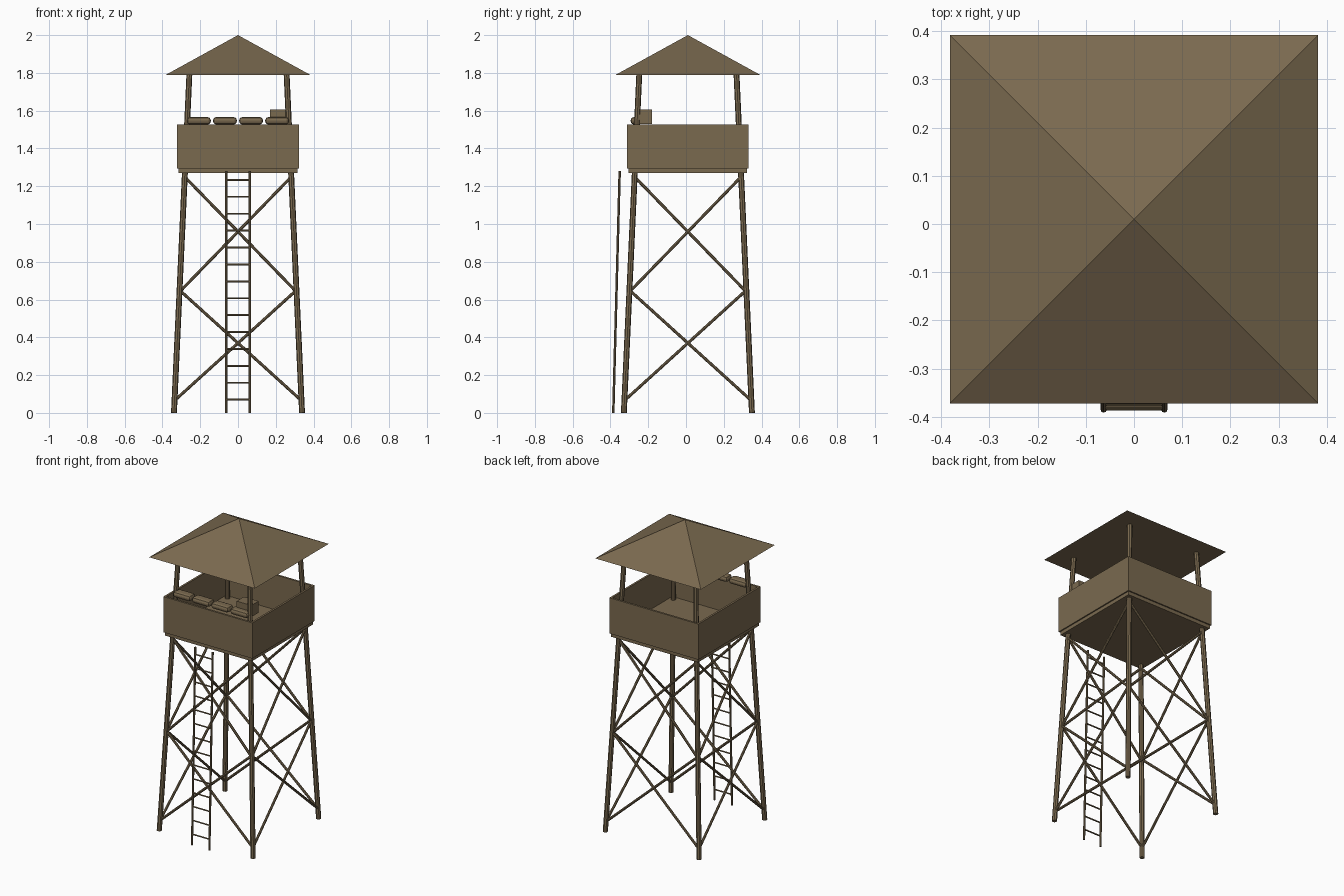
import bpy, bmesh, math
from mathutils import Vector, Matrix

if "Cube" in bpy.data.objects:
    bpy.data.objects.remove(bpy.data.objects["Cube"])

CY = 0.01  # tower axis in y (ladder sticks out at the front)

wood = bpy.data.materials.new("weathered brown wood")
wood.diffuse_color = (0.195, 0.142, 0.078, 1)
wood.use_nodes = True
wood.node_tree.nodes["Principled BSDF"].inputs["Base Color"].default_value = wood.diffuse_color


def finish(name, bm):
    bmesh.ops.recalc_face_normals(bm, faces=bm.faces)
    me = bpy.data.meshes.new(name)
    bm.to_mesh(me)
    bm.free()
    me.materials.append(wood)
    ob = bpy.data.objects.new(name, me)
    bpy.context.collection.objects.link(ob)
    return ob


def add_rod(bm, a, b, r, sides=8):
    a, b = Vector(a), Vector(b)
    d = b - a
    m = Matrix.Translation((a + b) / 2) @ d.to_track_quat('Z', 'Y').to_matrix().to_4x4()
    bmesh.ops.create_cone(bm, cap_ends=True, segments=sides, radius1=r, radius2=r,
                          depth=d.length, matrix=m)


def box(name, lo, hi, bevel=0.0):
    lo, hi = Vector(lo), Vector(hi)
    bm = bmesh.new()
    bmesh.ops.create_cube(bm, size=1, matrix=Matrix.Translation((lo + hi) / 2)
                          @ Matrix.Diagonal((*(hi - lo), 1)))
    if bevel:
        bmesh.ops.bevel(bm, geom=bm.edges[:], offset=bevel, segments=2, profile=0.5,
                        affect='EDGES')
    return finish(name, bm)


def leg_point(sx, sy, z):
    # leg axis leans inwards with height
    w = 0.339 - 0.0455 * z
    return Vector((sx * w, CY + sy * w, z))


corners = [(-1, -1), (1, -1), (1, 1), (-1, 1)]

# Legs running from the ground up to the roof
for i, (sx, sy) in enumerate(corners):
    bm = bmesh.new()
    add_rod(bm, leg_point(sx, sy, 0.0), leg_point(sx, sy, 1.81), 0.0155)
    for v in bm.verts:
        v.co.z = max(v.co.z, 0)
    finish(f"leg_{i + 1}", bm)

# Two tiers of cross braces on each side
for i in range(4):
    a, b = corners[i], corners[(i + 1) % 4]
    bm = bmesh.new()
    for z0, z1 in ((0.065, 0.65), (0.64, 1.25)):
        add_rod(bm, leg_point(*a, z0), leg_point(*b, z1), 0.008)
        add_rod(bm, leg_point(*b, z0), leg_point(*a, z1), 0.008)
    finish(f"cross_braces_{i + 1}", bm)

# Deck and parapet walls
D, W, T = 0.312, 0.322, 0.013
box("deck", (-W + .008, CY - W + .008, 1.27), (W - .008, CY + W - .008, 1.297))
for n, s in (("front", -1), ("back", 1)):
    ys = sorted((CY + s * W, CY + s * (W - T)))
    box(n + "_wall", (-D, ys[0], 1.293), (D, ys[1], 1.526))
for n, s in (("left", -1), ("right", 1)):
    xs = sorted((s * W, s * (W - T)))
    box(n + "_wall", (xs[0], CY - W, 1.293), (xs[1], CY + W, 1.526))

# Pyramid roof
bm = bmesh.new()
bmesh.ops.create_cone(bm, cap_ends=True, segments=4, radius1=0.382 * math.sqrt(2), radius2=0,
                      depth=0.21, matrix=Matrix.Translation((0, CY, 1.895))
                      @ Matrix.Rotation(math.pi / 4, 4, 'Z'))
bmesh.ops.remove_doubles(bm, verts=bm.verts, dist=1e-5)
finish("roof", bm)

# Ladder leaning on the front
def ladder_y(z):
    return -0.385 + 0.0265 * z

bm = bmesh.new()
for s in (-1, 1):
    add_rod(bm, (s * 0.063, ladder_y(0), 0), (s * 0.063, ladder_y(1.28), 1.28), 0.0065)
for v in bm.verts:
    v.co.z = max(v.co.z, 0)
for i in range(14):
    z = 0.07 + 0.0895 * i
    add_rod(bm, (-0.063, ladder_y(z), z), (0.063, ladder_y(z), z), 0.005, 6)
finish("ladder", bm)

# Row of sandbags behind the front wall, and a supply box
for i in range(4):
    x = -0.207 + 0.138 * i
    box(f"sandbag_{i + 1}", (x - 0.063, -0.293, 1.527), (x + 0.063, -0.23, 1.566), 0.016)
box("supply_box", (0.169, -0.255, 1.53), (0.275, -0.18, 1.606))
